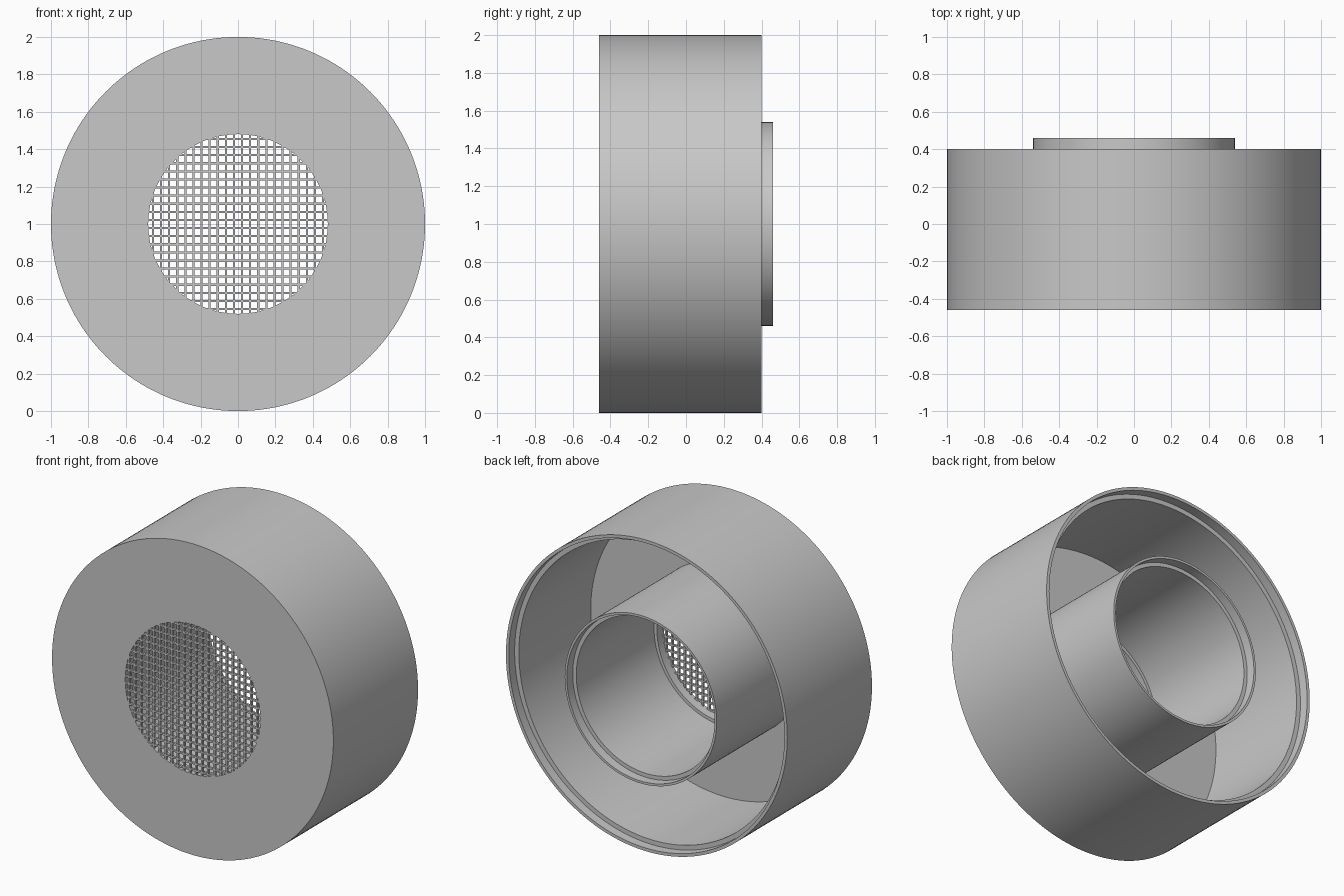
import bpy, bmesh, math
from mathutils import Matrix, Vector

cube = bpy.data.objects.get("Cube")
if cube:
    bpy.data.objects.remove(cube, do_unlink=True)

grey = bpy.data.materials.new("plain grey")
grey.use_nodes = True
colour = (0.58, 0.58, 0.58, 1)
grey.diffuse_color = colour
grey.node_tree.nodes["Principled BSDF"].inputs["Base Color"].default_value = colour

FRONT, BACK, TUBE_BACK = -0.46, 0.40, 0.46
PLATE = FRONT + 0.07     # inner face of the front plate
STEP = 0.06              # depth of the recess in each rim
HOLE = 0.48              # radius of the grille opening
PITCH, BAR, DEPTH = 0.0433, 0.011, 0.015


def finish(name, bm):
    bmesh.ops.recalc_face_normals(bm, faces=bm.faces)
    mesh = bpy.data.meshes.new(name)
    bm.to_mesh(mesh)
    bm.free()
    mesh.materials.append(grey)
    ob = bpy.data.objects.new(name, mesh)
    ob.location.z = 1
    bpy.context.collection.objects.link(ob)
    return ob


def lathe(name, profile, steps=160):
    """Turn a closed (radius, y) outline around the y axis."""
    bm = bmesh.new()
    verts = [bm.verts.new((r, y, 0)) for r, y in profile]
    edges = [bm.edges.new((v, verts[i - 1])) for i, v in enumerate(verts)]
    bmesh.ops.spin(bm, geom=verts + edges, cent=(0, 0, 0), axis=(0, 1, 0),
                   angle=math.tau, steps=steps, use_merge=True)
    bmesh.ops.remove_doubles(bm, verts=bm.verts, dist=1e-5)
    ob = finish(name, bm)
    bpy.ops.object.select_all(action='DESELECT')
    ob.select_set(True)
    bpy.context.view_layer.objects.active = ob
    bpy.ops.object.shade_smooth_by_angle(angle=math.radians(30))
    return ob


# Housing: front plate, outer wall and inner tube with stepped rims
lathe("housing", [
    (HOLE, FRONT), (1, FRONT), (1, BACK), (0.98, BACK),
    (0.98, BACK - STEP), (0.95, BACK - STEP), (0.95, PLATE),
    (0.54, PLATE), (0.54, TUBE_BACK), (0.525, TUBE_BACK),
    (0.525, TUBE_BACK - STEP), (0.50, TUBE_BACK - STEP),
    (0.50, PLATE), (HOLE, PLATE),
])

# Grille: thin crossed bars, each cut to the chord of the opening
bm = bmesh.new()
for i in range(-11, 11):
    offset = (i + 0.5) * PITCH
    length = 2 * math.sqrt((HOLE + 0.008) ** 2 - offset ** 2)
    y = FRONT + DEPTH / 2
    for pos, size in (((offset, y, 0), (BAR, DEPTH, length)),
                      ((0, y, offset), (length, DEPTH, BAR))):
        bmesh.ops.create_cube(bm, size=1, matrix=Matrix.LocRotScale(
            Vector(pos), None, Vector(size)))
finish("grille", bm)
